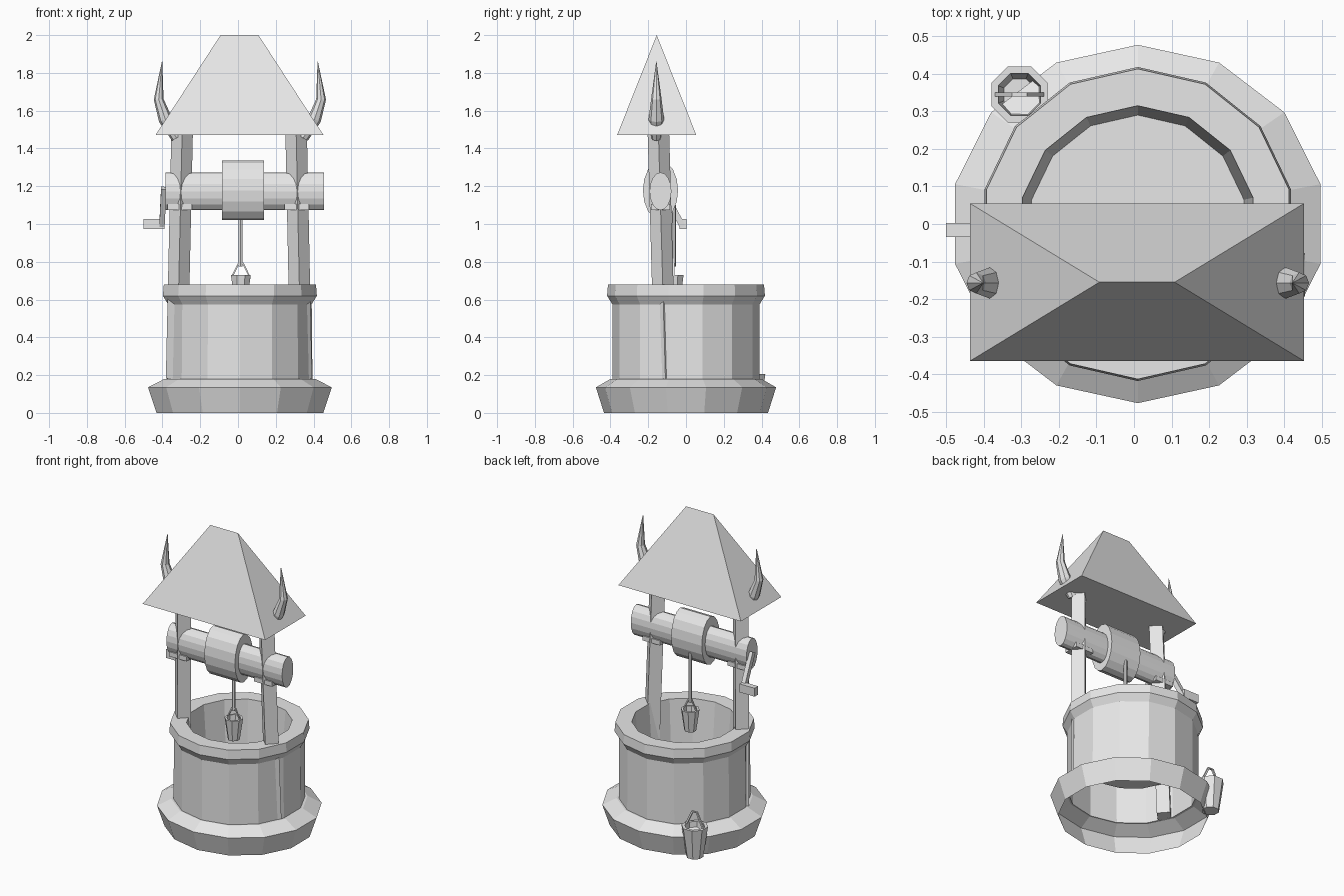
import bpy, bmesh
from math import sin, cos, pi
from mathutils import Vector

cube = bpy.data.objects.get("Cube")
if cube:
    bpy.data.objects.remove(cube, do_unlink=True)

grey = bpy.data.materials.new("stone_grey")
grey.use_nodes = True
grey.diffuse_color = (0.8, 0.8, 0.8, 1)
grey.node_tree.nodes["Principled BSDF"].inputs["Base Color"].default_value = (0.8, 0.8, 0.8, 1)
CX = 0.01   # the well sits slightly off centre because of the crank


def finish(name, bm):
    bmesh.ops.remove_doubles(bm, verts=bm.verts, dist=0.0005)
    bmesh.ops.recalc_face_normals(bm, faces=bm.faces)
    mesh = bpy.data.meshes.new(name)
    bm.to_mesh(mesh)
    bm.free()
    mesh.materials.append(grey)
    obj = bpy.data.objects.new(name, mesh)
    bpy.context.collection.objects.link(obj)
    return obj


def skin(bm, rings):
    for a, b in zip(rings, rings[1:]):
        n = len(a)
        for i in range(n):
            j = (i + 1) % n
            bm.faces.new((a[i], a[j], b[j], b[i]))


def lathe(name, profile, sides, centre, turn=0.0):
    """Revolve (x radius, y radius, z) points around a vertical axis."""
    bm = bmesh.new()
    rings = []
    for rx, ry, z in profile:
        angles = [turn + 2 * pi * i / sides for i in range(sides)]
        rings.append([bm.verts.new(Vector(centre) + Vector((rx * sin(a), ry * cos(a), z)))
                      for a in angles])
    skin(bm, rings)
    return finish(name, bm)


def tube(name, path, radii, sides, side=(0, 1, 0), turn=0.0):
    """Sweep a section along a path; each radius is (along side axis, across)."""
    bm = bmesh.new()
    pts = [Vector(p) for p in path]
    rings = []
    for k, (p, (ra, rb)) in enumerate(zip(pts, radii)):
        tangent = (pts[min(k + 1, len(pts) - 1)] - pts[max(k - 1, 0)]).normalized()
        across = tangent.cross(Vector(side)).normalized()
        along = across.cross(tangent)
        angles = [turn + 2 * pi * i / sides for i in range(sides)]
        rings.append([bm.verts.new(p + along * ra * cos(a) + across * rb * sin(a))
                      for a in angles])
    skin(bm, rings)
    bm.faces.new(rings[0])
    bm.faces.new(rings[-1])
    return finish(name, bm)


def box(name, centre, size, top=(1, 1)):
    bm = bmesh.new()
    bmesh.ops.create_cube(bm, size=1)
    for v in bm.verts:
        if v.co.z > 0:
            v.co.x *= top[0]
            v.co.y *= top[1]
        v.co = Vector(centre) + v.co * Vector(size)
    return finish(name, bm)


def bucket(name, x, y, z, s):
    """Tapered eight-sided pail with a trapezoid handle."""
    profile = [(0, 0), (.052, 0), (.081, .2), (.061, .2), (.045, .03), (0, .03)]
    lathe(name, [(r * s, r * s, h * s) for r, h in profile], 8, (x, y, z), pi / 8)
    arch = [(-.066, .17), (-.06, .2), (-.016, .29), (.016, .29), (.06, .2), (.066, .17)]
    tube(name + "_handle", [(x + a * s, y, z + h * s) for a, h in arch],
         [(.008 * s, .008 * s)] * len(arch), 4, turn=pi / 4)


# Well wall: flared foot, drum, capped rim and inner basin
lathe("well_wall", [
    (.453, .434, 0), (.499, .477, .135), (.41, .40, .18), (.394, .39, .18),
    (.39, .39, .575), (.418, .418, .62), (.413, .413, .68),
    (.315, .315, .68), (.29, .29, .36), (0, 0, .36)], 14, (CX, 0, 0))

# Roof with a short ridge
box("roof", (.008, -.155, 1.735), (.89, .42, .53), top=(.225, 0))

for label, s in (("left", 1), ("right", -1)):
    # Leaning square posts set corner-on
    tube(label + "_post", [(s * .33 + .005, -.109, .18), (s * .302 + .006, -.146, 1.48)],
         [(.057, .057)] * 2, 4)
    # Bearing block beneath the axle
    box(label + "_bearing", (s * .31 + .002, -.135, 1.09), (.13, .1, .03))
    # Curved horn on the roof end
    tube(label + "_horn",
         [(CX + s * x, -.157, z) for x, z in
          ((.335, 1.455), (.395, 1.555), (.43, 1.66), (.412, 1.86))],
         [(.028, .028), (.041, .036), (.028, .026), (.001, .001)], 8)

# Winding axle and rope drum, both oval
tube("axle", [(-.385, -.135, 1.173), (.455, -.135, 1.173)], [(.058, .1)] * 2, 16)
tube("rope_drum", [(-.085, -.135, 1.178), (.137, -.135, 1.178)], [(.093, .157)] * 2, 16)

# Crank
tube("crank_arm", [(-.393, -.125, 1.19), (-.403, -.017, .985)],
     [(.02, .022)] * 2, 4, side=(1, 0, 0), turn=pi / 4)
box("crank_handle", (-.445, -.016, 1.0), (.11, .036, .055))

# Rope and buckets
tube("rope", [(.013, -.063, .775), (.013, -.063, 1.1)], [(.011, .011)] * 2, 6)
bucket("hanging_bucket", .015, -.065, .59, .7)
bucket("ground_bucket", -.305, .345, .005, 1.0)
